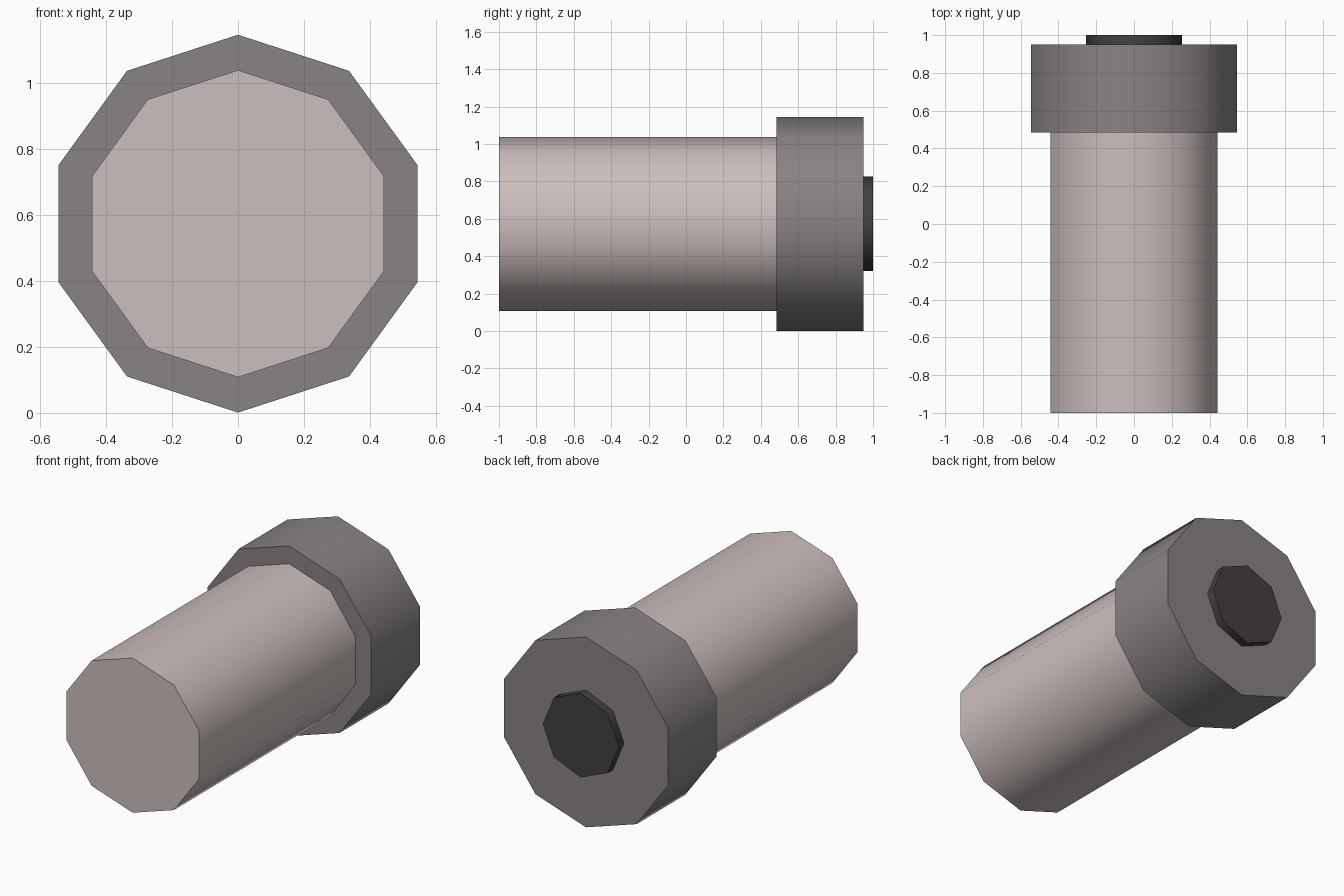
import bpy, bmesh, math

if "Cube" in bpy.data.objects:
    bpy.data.objects.remove(bpy.data.objects["Cube"])

AXIS_Z = 0.573  # height of the common axis


def material(name, colour):
    m = bpy.data.materials.new(name)
    m.diffuse_color = (*colour, 1.0)
    m.use_nodes = True
    m.node_tree.nodes["Principled BSDF"].inputs["Base Color"].default_value = m.diffuse_color
    return m


def prism(name, sides, radius, y0, y1, mat):
    """Closed prism along y with one corner pointing straight up."""
    bm = bmesh.new()
    rings = []
    for y in (y0, y1):
        rings.append([bm.verts.new((radius * math.sin(2 * math.pi * i / sides), y,
                                    AXIS_Z + radius * math.cos(2 * math.pi * i / sides)))
                      for i in range(sides)])
    a, b = rings
    for i in range(sides):
        j = (i + 1) % sides
        bm.faces.new((a[i], a[j], b[j], b[i]))
    bm.faces.new(a)
    bm.faces.new(b)
    bmesh.ops.recalc_face_normals(bm, faces=bm.faces)
    mesh = bpy.data.meshes.new(name)
    bm.to_mesh(mesh)
    bm.free()
    mesh.materials.append(mat)
    ob = bpy.data.objects.new(name, mesh)
    bpy.context.collection.objects.link(ob)
    # smooth sides, sharp cap edges
    bpy.ops.object.select_all(action='DESELECT')
    ob.select_set(True)
    bpy.context.view_layer.objects.active = ob
    bpy.ops.object.shade_smooth_by_angle(angle=math.radians(50))
    return ob


pale = material("pale_warm_grey", (0.60, 0.52, 0.51))
mid = material("mid_grey", (0.25, 0.225, 0.23))
dark = material("dark_grey", (0.058, 0.051, 0.048))

# long barrel, wide collar at the back, small octagonal stub
prism("barrel", 10, 0.465, -1.0, 0.49, pale)
prism("collar", 10, 0.572, 0.485, 0.95, mid)
prism("rear_stub", 8, 0.253, 0.94, 1.0, dark)
